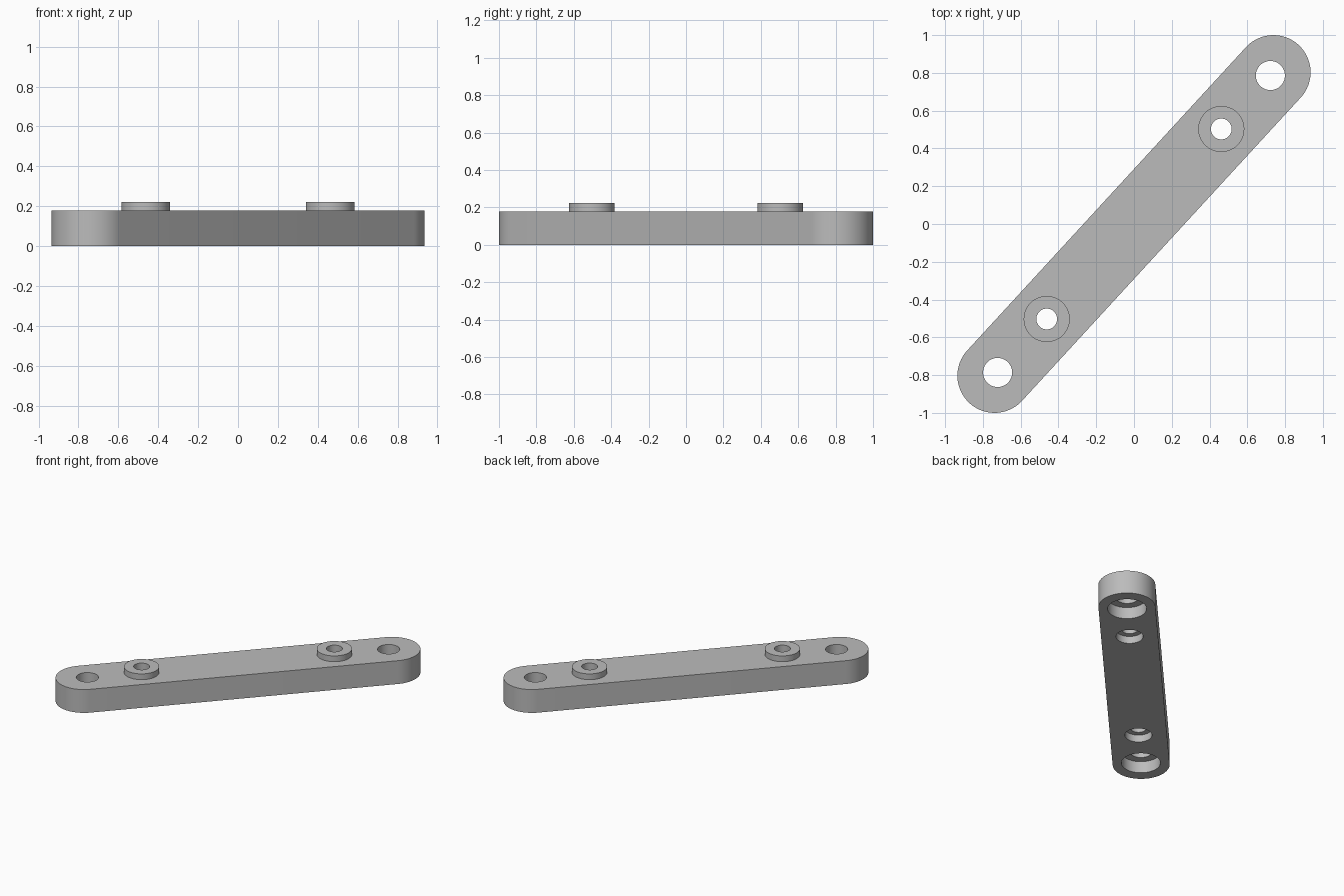
import bpy, bmesh, math
from mathutils import Vector

cube = bpy.data.objects.get("Cube")
if cube:
    bpy.data.objects.remove(cube, do_unlink=True)

THICK, TOP, RADIUS = 0.178, 0.222, 0.197
END = Vector((0.738, 0.803))
BOLT = Vector((0.722, 0.786))
BOSS = Vector((0.462, 0.503))
SEGS = 64

grey = bpy.data.materials.new("plain grey")
grey.use_nodes = True
colour = (0.5, 0.5, 0.5, 1)
grey.diffuse_color = colour
grey.node_tree.nodes["Principled BSDF"].inputs["Base Color"].default_value = colour


def new_object(name, bm):
    bmesh.ops.recalc_face_normals(bm, faces=bm.faces)
    mesh = bpy.data.meshes.new(name)
    bm.to_mesh(mesh)
    bm.free()
    mesh.materials.append(grey)
    obj = bpy.data.objects.new(name, mesh)
    bpy.context.collection.objects.link(obj)
    return obj


def prism(name, outline, low, high):
    """Extrude a flat outline upward."""
    bm = bmesh.new()
    face = bm.faces.new([bm.verts.new((p.x, p.y, low)) for p in outline])
    grown = bmesh.ops.extrude_face_region(bm, geom=[face])
    verts = [g for g in grown["geom"] if isinstance(g, bmesh.types.BMVert)]
    bmesh.ops.translate(bm, verts=verts, vec=(0, 0, high - low))
    return new_object(name, bm)


def arc(centre, radius, start, sweep, steps):
    return [centre + radius * Vector((math.cos(start + sweep * i / steps),
                                      math.sin(start + sweep * i / steps)))
            for i in range(steps + 1)]


def cylinder(name, centre, radius, low, high):
    return prism(name, arc(centre, radius, 0, math.tau, SEGS)[:-1], low, high)


def cut(target, cutter):
    mod = target.modifiers.new("cut", "BOOLEAN")
    mod.operation, mod.solver, mod.object = "DIFFERENCE", "EXACT", cutter
    bpy.context.view_layer.objects.active = target
    bpy.ops.object.modifier_apply(modifier=mod.name)
    bpy.data.objects.remove(cutter, do_unlink=True)


# Bar with rounded ends, lying along the diagonal
side = math.atan2(END.y, END.x) - math.pi / 2
outline = (arc(END, RADIUS, side, math.pi, SEGS // 2)
           + arc(-END, RADIUS, side + math.pi, math.pi, SEGS // 2))
bar = prism("bar", outline, 0, THICK)
parts = [bar]

for sign, label in ((1, "back"), (-1, "front")):
    # Bolt hole and boss hole, each recessed from below
    for centre, hole, recess, depth in ((BOLT, 0.077, 0.135, 0.088),
                                        (BOSS, 0.055, 0.094, 0.055)):
        cut(bar, cylinder("hole_cutter", centre * sign, hole, -0.1, 0.4))
        cut(bar, cylinder("recess_cutter", centre * sign, recess, -0.1, depth))
    # Raised ring around the boss hole
    boss = cylinder(label + "_boss", BOSS * sign, 0.122, THICK, TOP)
    cut(boss, cylinder("boss_cutter", BOSS * sign, 0.055, 0, 0.4))
    parts.append(boss)

# Smooth the round walls, keep the rims sharp
bpy.ops.object.select_all(action="DESELECT")
for part in parts:
    part.select_set(True)
bpy.context.view_layer.objects.active = bar
bpy.ops.object.shade_smooth_by_angle(angle=math.radians(30))
